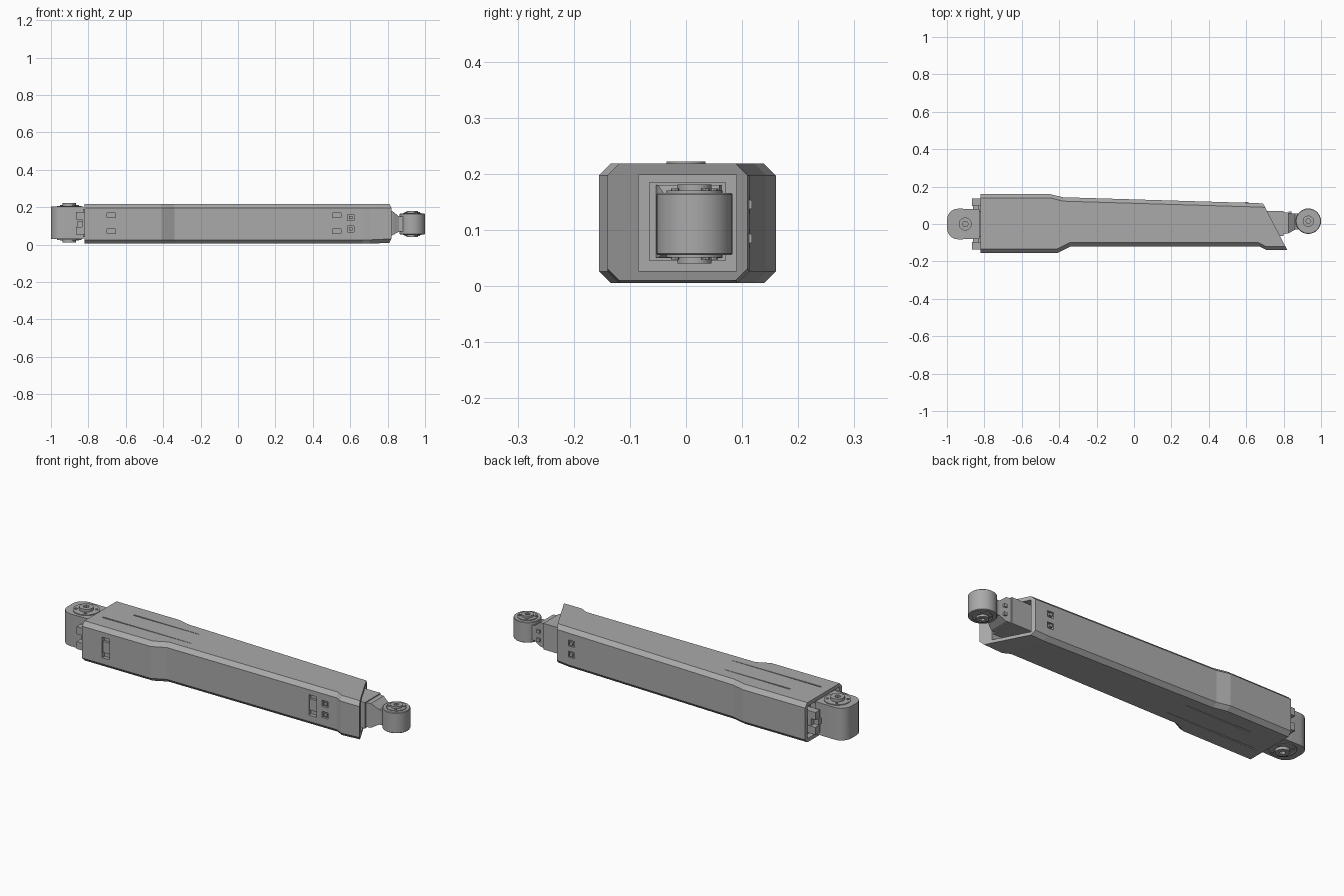
import bpy, bmesh, math
from mathutils import Vector

old = bpy.data.objects.get("Cube")
if old:
    bpy.data.objects.remove(old, do_unlink=True)

grey = bpy.data.materials.new("mid_grey")
grey.use_nodes = True
GREY = (0.4, 0.4, 0.4, 1)
grey.diffuse_color = GREY
grey.node_tree.nodes["Principled BSDF"].inputs["Base Color"].default_value = GREY


def finish(name, bm):
    bmesh.ops.recalc_face_normals(bm, faces=bm.faces)
    mesh = bpy.data.meshes.new(name)
    bm.to_mesh(mesh)
    bm.free()
    mesh.materials.append(grey)
    ob = bpy.data.objects.new(name, mesh)
    bpy.context.collection.objects.link(ob)
    return ob


def loft(name, rings):
    """Skin a row of closed rings and cap both ends."""
    bm = bmesh.new()
    loops = [[bm.verts.new(p) for p in ring] for ring in rings]
    n = len(loops[0])
    for a, b in zip(loops, loops[1:]):
        for i in range(n):
            j = (i + 1) % n
            bm.faces.new((a[i], a[j], b[j], b[i]))
    bm.faces.new(loops[0])
    bm.faces.new(loops[-1])
    return finish(name, bm)


def prism(name, outline, z0, z1):
    return loft(name, [[(x, y, z) for x, y in outline] for z in (z0, z1)])


def box(name, x0, x1, y0, y1, z0, z1):
    return prism(name, [(x0, y0), (x1, y0), (x1, y1), (x0, y1)], z0, z1)


def disc(name, x, y, r, z0, z1, sides=32, chamfer=0.0):
    def ring(rad, z):
        return [(x + rad * math.cos(2 * math.pi * i / sides),
                 y + rad * math.sin(2 * math.pi * i / sides), z) for i in range(sides)]
    rings = [ring(r, z0 + chamfer), ring(r, z1 - chamfer)]
    if chamfer:
        rings = [ring(r - chamfer, z0)] + rings + [ring(r - chamfer, z1)]
    ob = loft(name, rings)
    bpy.ops.object.select_all(action='DESELECT')
    ob.select_set(True)
    bpy.context.view_layer.objects.active = ob
    if sides > 8:
        bpy.ops.object.shade_smooth_by_angle(angle=math.radians(30))
    return ob


def cut(ob, cutter):
    cutter.hide_render = True
    mod = ob.modifiers.new("cut", 'BOOLEAN')
    mod.operation = 'DIFFERENCE'
    mod.solver = 'EXACT'
    mod.object = cutter
    bpy.context.view_layer.objects.active = ob
    bpy.ops.object.modifier_apply(modifier=mod.name)
    bpy.data.objects.remove(cutter, do_unlink=True)


# Main housing: chamfered section swept through front and back edge stations
LOW, HIGH, CH = 0.005, 0.218, 0.021


def section(xf, yf, xb, yb, lift=0.0):
    f, b = Vector((xf, yf, 0)), Vector((xb, yb, 0))
    t = CH / (yb - yf)
    ring = []
    for k, z in ((t, LOW + lift), (1 - t, LOW + lift), (1, LOW + CH + lift), (1, HIGH - CH),
                 (1 - t, HIGH), (t, HIGH), (0, HIGH - CH), (0, LOW + CH + lift)):
        p = f.lerp(b, k)
        ring.append((p.x, p.y, z))
    return ring


housing = loft("housing", [
    section(-0.82, -0.155, -0.82, 0.16),
    section(-0.41, -0.155, -0.45, 0.16),
    section(-0.34, -0.12, -0.38, 0.143),
    section(0.67, -0.12, 0.58, 0.114),
    section(0.71, -0.14, 0.62, 0.113),
    section(0.82, -0.14, 0.69, 0.11, 0.005)])

# End pockets
cut(housing, box("end_pocket", 0.56, 0.9, -0.085, 0.09, 0.027, 0.198))
cut(housing, box("rear_pocket", -0.9, -0.79, -0.135, 0.14, 0.025, 0.198))
# Front slots, screw recesses and long grooves
for x in (-0.70, 0.505):
    cut(housing, box("slot", x, x + 0.045, -0.2, -0.135 if x < 0 else -0.1, 0.06, 0.17))
for z in (0.085, 0.145):
    cut(housing, box("front_recess", 0.585, 0.62, -0.2, -0.108, z - 0.016, z + 0.016))
    cut(housing, box("back_recess", 0.585, 0.62, 0.102, 0.2, z - 0.016, z + 0.016))
for y, x0, x1 in ((0.058, -0.66, -0.27), (-0.049, -0.77, -0.24)):
    for z in (LOW, HIGH):
        groove = [(x0, y - 0.004), (x1, y - 0.001), (x1, y + 0.001), (x0, y + 0.004)]
        cut(housing, prism("groove", groove, z - 0.006, z + 0.006))

# Bars in the slots and screws in the recesses
for x, y in ((-0.70, -0.148), (0.505, -0.113)):
    box("slot_bar", x, x + 0.045, y, y + 0.02, 0.085, 0.145)
for z in (0.085, 0.145):
    for y in (-0.118, 0.106):
        box("recess_screw", 0.594, 0.611, y, y + 0.012, z - 0.008, z + 0.008)


def cap_set(name, x, y, r, z0, z1, reach, hub):
    """Bearing ring, hub and bolts on the top and bottom of a joint."""
    for side, base, d in (("lower", z0, -1), ("upper", z1, 1)):
        def layer(part, px, py, rad, h, sides=32):
            lo, hi = sorted((base - d * 0.01, base + d * h))
            return disc(f"{name}_{side}_{part}", px, py, rad, lo, hi, sides)
        layer("ring", x, y, r, 0.004)
        cap = layer("hub", x, y, hub, reach, 20)
        lo, hi = sorted((base + d * 0.004, base + d * 0.1))
        cut(cap, disc("hub_hole", x, y, hub * 0.45, lo, hi, 6))
        for i in range(4):
            a = math.radians(30 + 90 * i)
            rad = (r + hub) / 2
            layer("bolt", x + rad * math.cos(a), y + rad * math.sin(a), 0.007, 0.008, 8)


# Rear joint block with rounded outer corners
outline = [(-0.825, -0.08), (-0.825, 0.08)]
for s in (1, -1):
    arc = [(-0.94 - 0.06 * math.sin(a), s * (0.022 + 0.06 * math.cos(a)))
           for a in [math.radians(18 * i) for i in range(6)]]
    outline += arc if s > 0 else arc[::-1]
rear = prism("rear_joint", outline, 0.03, 0.203)
rear.select_set(True)
bpy.context.view_layer.objects.active = rear
bpy.ops.object.shade_smooth_by_angle(angle=math.radians(30))
cap_set("rear", -0.902, 0, 0.066, 0.03, 0.203, 0.019, 0.035)
# Seat the block in the housing, with a side bracket on each flank
box("rear_neck", -0.84, -0.785, -0.07, 0.07, 0.04, 0.19)
for s in (1, -1):
    for z in (0.055, 0.135):
        box("rear_bracket_lug", -0.865, -0.785, *sorted((s * 0.095, s * 0.135)), z, z + 0.04)
    box("rear_bracket_web", -0.835, -0.785, *sorted((s * 0.065, s * 0.13)), 0.075, 0.155)
    box("rear_bracket_arm", -0.862, -0.82, *sorted((s * 0.075, s * 0.105)), 0.095, 0.125)

# Front joint: round knuckle, tapered neck and mounting block
JX, JY = 0.932, 0.015
disc("front_joint", JX, JY, 0.068, 0.055, 0.166, 32, 0.003)
cap_set("front", JX, JY, 0.05, 0.055, 0.166, 0.015, 0.03)
box("front_mount", 0.55, 0.80, -0.065, 0.07, 0.045, 0.185)


def neck_ring(x, y0, y1, z0, z1):
    return [(x, y0, z0), (x, y1, z0), (x, y1, z1), (x, y0, z1)]


loft("front_neck", [neck_ring(0.79, -0.055, 0.065, 0.05, 0.18),
                    neck_ring(0.825, -0.05, 0.06, 0.05, 0.18),
                    neck_ring(0.862, -0.03, 0.055, 0.07, 0.15),
                    neck_ring(0.92, -0.03, 0.055, 0.07, 0.15)])
for z in (0.085, 0.13):
    box("neck_screw", 0.825, 0.842, 0.05, 0.068, z - 0.008, z + 0.008)
